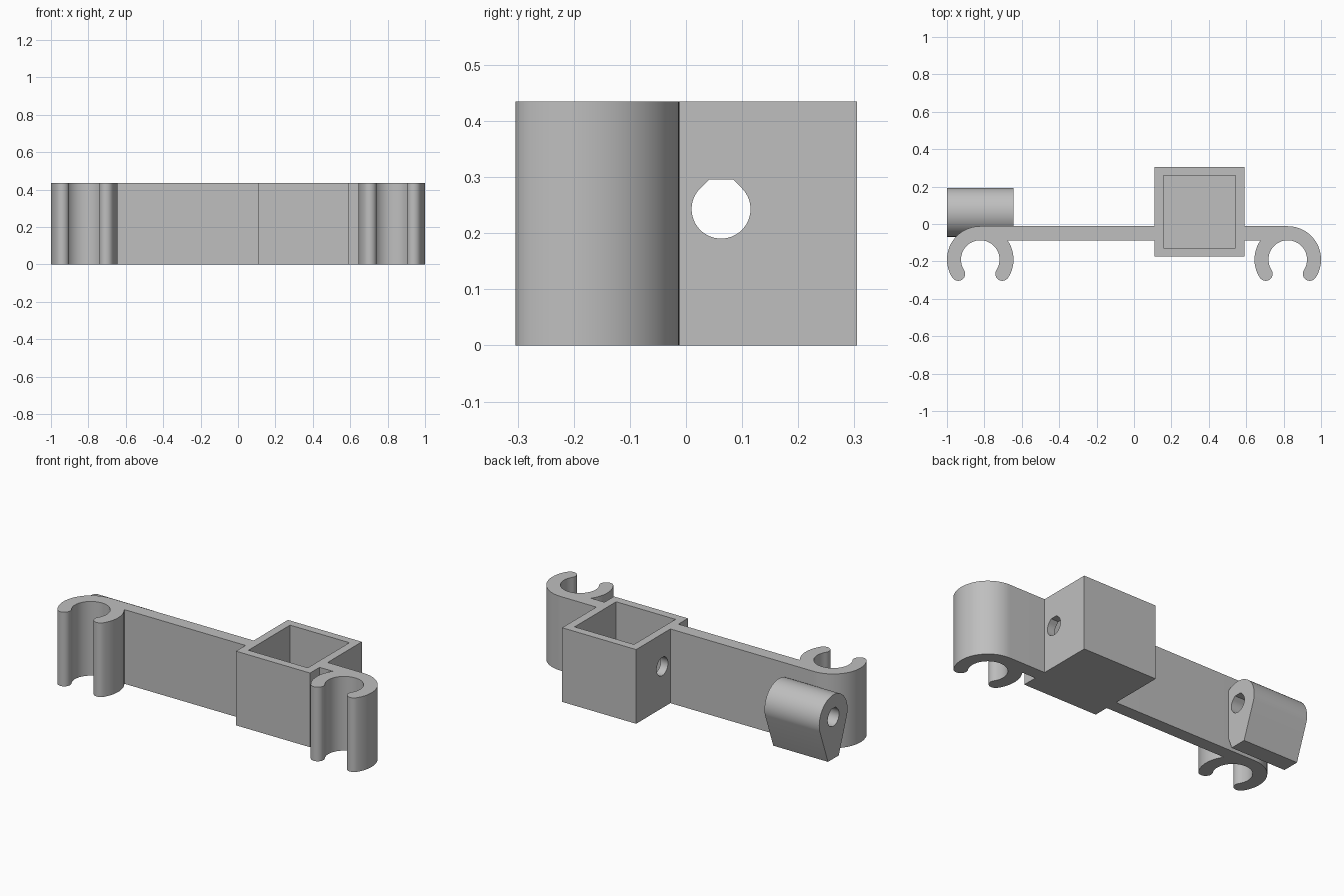
import bpy, bmesh
from math import sin, cos, pi, radians, sqrt
from mathutils import Matrix

if "Cube" in bpy.data.objects:
    bpy.data.objects.remove(bpy.data.objects["Cube"], do_unlink=True)

grey = bpy.data.materials.new("matte_grey")
grey.use_nodes = True
grey.diffuse_color = (0.52, 0.52, 0.52, 1)
grey.node_tree.nodes["Principled BSDF"].inputs["Base Color"].default_value = grey.diffuse_color

HEIGHT = 0.435


def arc(cx, cy, r, a0, a1, n):
    """Points along an arc, angles in degrees."""
    steps = [radians(a0 + (a1 - a0) * i / n) for i in range(n + 1)]
    return [(cx + r * cos(a), cy + r * sin(a)) for a in steps]


def prism(name, outline, start, end, along_x=False):
    """Extrude a 2D outline along z, or a (y, z) outline along x."""
    bm = bmesh.new()
    face = bm.faces.new([bm.verts.new((u, v, start)) for u, v in outline])
    top = bmesh.ops.extrude_face_region(bm, geom=[face])["geom"]
    moved = [g for g in top if isinstance(g, bmesh.types.BMVert)]
    bmesh.ops.translate(bm, verts=moved, vec=(0, 0, end - start))
    if along_x:
        bm.transform(Matrix(((0, 0, 1, 0), (1, 0, 0, 0), (0, 1, 0, 0), (0, 0, 0, 1))))
    bmesh.ops.remove_doubles(bm, verts=bm.verts, dist=1e-5)
    bmesh.ops.recalc_face_normals(bm, faces=bm.faces)
    mesh = bpy.data.meshes.new(name)
    bm.to_mesh(mesh)
    bm.free()
    mesh.materials.append(grey)
    obj = bpy.data.objects.new(name, mesh)
    bpy.context.collection.objects.link(obj)
    return obj


def rectangle(x0, x1, y0, y1):
    return [(x0, y0), (x1, y0), (x1, y1), (x0, y1)]


def cut(obj, cutter):
    mod = obj.modifiers.new("cut", "BOOLEAN")
    mod.operation, mod.solver, mod.object = "DIFFERENCE", "EXACT", cutter
    bpy.context.view_layer.objects.active = obj
    bpy.ops.object.modifier_apply(modifier=mod.name)


# Bar with an open round clip at each end, drawn as one half and mirrored
CX, CY, OUTER, INNER, LIP = 0.822, -0.19, 0.178, 0.103, -33
MID, ROUND = (OUTER + INNER) / 2, (OUTER - INNER) / 2
lip_x, lip_y = MID * cos(radians(LIP)), CY + MID * sin(radians(LIP))
join = 180 - math_angle if (math_angle := 0) else 180 - 35.4
half = arc(CX, CY, OUTER, 90, LIP, 32)
half += arc(CX + lip_x, lip_y, ROUND, LIP, LIP - 180, 12)[1:]
half += arc(CX, CY, INNER, LIP, 180 - LIP, 48)[1:]
half += arc(CX - lip_x, lip_y, ROUND, -LIP, -LIP - 180, 12)[1:]
half += arc(CX, CY, OUTER, 180 - LIP, join, 16)[1:]
bar = prism("clip_bar", half + [(-x, y) for x, y in reversed(half)], 0, HEIGHT)

# Square socket, open at the top
BOX = (0.11, 0.59, -0.175, 0.305)
socket = prism("square_socket", rectangle(*BOX), 0, HEIGHT)
box_cutter = prism("box_cutter", rectangle(*BOX), -0.1, HEIGHT + 0.1)
cavity = prism("cavity_cutter", rectangle(0.157, 0.542, -0.127, 0.258), 0.05, HEIGHT + 0.1)

# Pivot tube with a tapering foot
PY, PZ, PR = 0.0625, 0.243, 0.131
foot = [(PY - 0.05, 0), (PY + 0.05, 0)]
tube = prism("pivot_tube", arc(PY, PZ, PR, -16, 196, 40) + foot[:1] + foot[1:], -1, -0.645, True)

# Bore with sloped shoulders and a flat top
R = 0.0525
flat = R * (sqrt(2) - 1)
bore_outline = arc(PY, PZ, R, 135, 405, 40) + [(PY + flat, PZ + R), (PY - flat, PZ + R)]
bore = prism("bore_cutter", bore_outline, -1.2, 1.2, True)

cut(bar, box_cutter)
cut(socket, cavity)
cut(socket, bore)
cut(tube, bore)
for cutter in (box_cutter, cavity, bore):
    bpy.data.objects.remove(cutter, do_unlink=True)

# Smooth the round surfaces, keep the edges sharp
for obj in (bar, socket, tube):
    bpy.ops.object.select_all(action="DESELECT")
    obj.select_set(True)
    bpy.context.view_layer.objects.active = obj
    bpy.ops.object.shade_smooth_by_angle(angle=radians(30))
